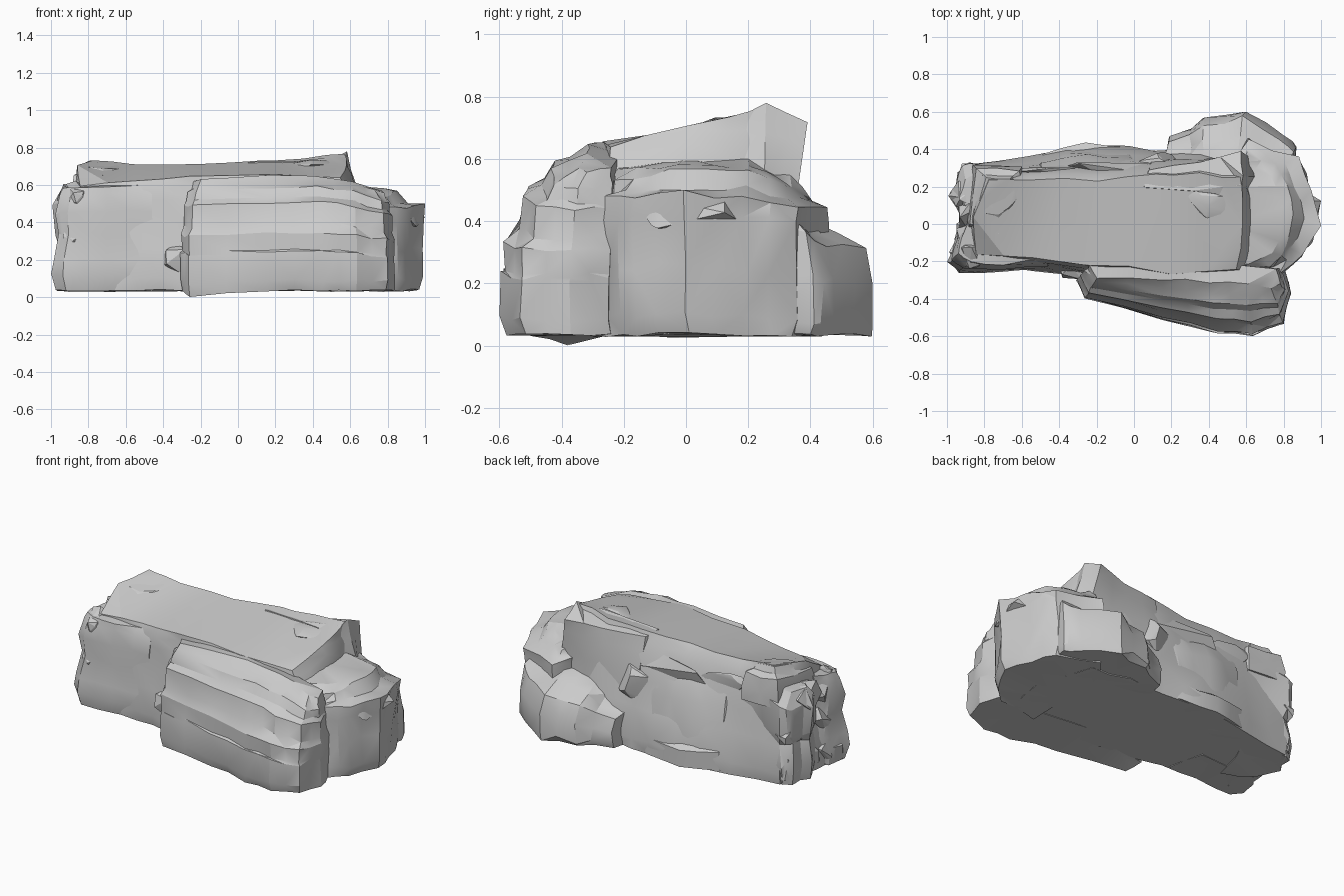
import bpy, bmesh, math, random
from mathutils import Vector

random.seed(11)


def finish(name, bm, angle=24, floor=0.0):
    for v in bm.verts:  # keep inside the overall bounds
        v.co.x = max(-1.0, min(1.0, v.co.x))
        v.co.y = max(-0.6, min(0.6, v.co.y))
        v.co.z = max(floor, v.co.z)
    bmesh.ops.recalc_face_normals(bm, faces=bm.faces[:])
    me = bpy.data.meshes.new(name)
    bm.to_mesh(me)
    bm.free()
    me.shade_smooth()
    me.set_sharp_from_angle(angle=math.radians(angle))
    ob = bpy.data.objects.new(name, me)
    bpy.context.collection.objects.link(ob)
    return ob


def with_midpoints(points):
    out = []
    for i, p in enumerate(points):
        q = points[(i + 1) % len(points)]
        out += [Vector(p), (Vector(p) + Vector(q)) / 2]
    return out


def chunk(name, bottom, top, levels, rough=0.013):
    """Loft a ledged rock: each level is (height fraction, blend from bottom to top outline)."""
    low = with_midpoints([(p[0], p[1], p[2] if len(p) > 2 else 0.035) for p in bottom])
    high = with_midpoints(top)
    n = len(low)
    drift = [random.uniform(-rough, rough) for _ in range(n)]
    bm = bmesh.new()
    rings = []
    for k, (h, t) in enumerate(levels):
        ring = []
        for i in range(n):
            p = low[i].lerp(high[i], t)
            p.z = low[i].z + h * (high[i].z - low[i].z)
            p.x += drift[i] + random.uniform(-rough, rough) * 0.6
            p.y += drift[i - 3] + random.uniform(-rough, rough) * 0.6
            wobble = 1.0 if 0 < k < len(levels) - 1 else 0.5
            p.z += random.uniform(-rough, rough) * wobble
            ring.append(bm.verts.new(p))
        rings.append(ring)
    for a, b in zip(rings, rings[1:]):
        for i in range(n):
            j = (i + 1) % n
            bm.faces.new((a[i], a[j], b[j], b[i]))
    bm.faces.new(rings[0][::-1])
    bm.faces.new(rings[-1])
    bmesh.ops.triangulate(bm, faces=bm.faces[:])
    return finish(name, bm)


def shard(name, centre, size):
    """Angular convex chip."""
    bm = bmesh.new()
    for _ in range(16):
        d = Vector([random.uniform(-1, 1) for _ in range(3)]).normalized()
        bm.verts.new(Vector(centre) + Vector((d.x * size[0], d.y * size[1], d.z * size[2])))
    bmesh.ops.convex_hull(bm, input=bm.verts[:])
    loose = [v for v in bm.verts if not v.link_faces]
    bmesh.ops.delete(bm, geom=loose, context='VERTS')
    return finish(name, bm, 15, 0.035)


# Long central mass: sloping plateau on top, slanted rear wall
chunk("main_body",
      [(-.94, -.2), (-.55, -.24), (-.28, -.28), (.3, -.34), (.66, -.3), (.75, 0), (.62, .36),
       (.35, .42), (.1, .39), (-.2, .43), (-.55, .35), (-.88, .31), (-.92, .0)],
      [(-.84, -.15, .60), (-.55, -.18, .62), (-.26, -.22, .64), (.2, -.26, .655), (.55, -.24, .64),
       (.59, 0, .7), (.58, .25, .765), (.35, .28, .745), (.1, .26, .73), (-.2, .24, .715),
       (-.55, .23, .715), (-.78, .24, .725), (-.85, .05, .7)],
      [(0, .06), (.1, 0), (.36, .25), (.6, .48), (.82, .68), (.92, .85), (1, 1)])

# Overhanging peak on the back right
chunk("back_peak",
      [(.0, .15, .3), (.62, .1, .3), (.67, .25, .3), (.62, .35, .3), (.3, .35, .3), (.1, .35, .3)],
      [(.05, .2, .725), (.56, .15, .73), (.58, .26, .78), (.57, .385, .72), (.35, .335, .7), (.08, .29, .7)],
      [(0, 0), (.45, .15), (.8, .75), (1, 1)], .005)

# Bedded front slab: tall lower wall, then shallow strata
chunk("front_strata",
      [(-.31, -.3), (-.27, -.39, .005), (.15, -.52), (.45, -.59), (.63, -.605), (.79, -.54),
       (.84, -.38), (.8, -.25), (.2, -.2)],
      [(-.24, -.22, .62), (-.2, -.28, .63), (.15, -.3, .65), (.4, -.31, .65), (.6, -.32, .62),
       (.73, -.35, .57), (.78, -.33, .56), (.75, -.24, .57), (.2, -.18, .66)],
      [(0, .1), (.09, .01), (.34, .03), (.36, .06), (.51, .06), (.59, .22), (.77, .29),
       (.81, .48), (.9, .6), (.94, .78), (1, 1)], .009)

# Rounded right end block
chunk("right_block",
      [(.5, -.3), (.8, -.26), (.91, -.17), (1.01, -.01), (.96, .2), (.88, .36), (.6, .46), (.5, .2)],
      [(.55, -.2, .58), (.7, -.2, .56), (.78, -.1, .575), (.79, .08, .585), (.77, .22, .575),
       (.7, .3, .54), (.6, .33, .55), (.5, .2, .62)],
      [(0, .15), (.12, .06), (.4, .12), (.7, .04), (.82, .04), (.86, .45), (.95, .7), (1, 1)], .016)

# Low block leaning on the back, falling away towards the middle
chunk("back_block",
      [(.12, .3), (.84, .22), (.87, .4), (.8, .48), (.6, .61), (.38, .56), (.2, .46)],
      [(.15, .26, .32), (.75, .2, .5), (.8, .3, .46), (.7, .36, .41), (.57, .39, .4), (.38, .38, .36), (.2, .35, .25)],
      [(0, .12), (.1, 0), (.45, .0), (.76, .2), (.88, .65), (1, 1)], .014)

# Rear ledge along the middle of the back
chunk("back_ledge",
      [(-.62, .2), (.0, .2), (.08, .38), (-.02, .42), (-.25, .44), (-.5, .38)],
      [(-.6, .15, .62), (0, .15, .62), (.04, .3, .58), (-.04, .3, .55), (-.25, .3, .56), (-.5, .27, .6)],
      [(0, .05), (.2, 0), (.25, .3), (.7, .5), (1, 1)])

# Left end: front knob, back knob and raised cap
chunk("left_front_knob",
      [(-.99, -.2), (-.94, -.255), (-.7, -.25), (-.45, -.24), (-.5, 0), (-.9, .0), (-.95, -.08)],
      [(-.93, -.15, .585), (-.88, -.2, .585), (-.7, -.215, .59), (-.45, -.19, .6), (-.5, 0, .64),
       (-.88, 0, .6), (-.92, -.08, .59)],
      [(0, .3), (.15, 0), (.3, .1), (.55, .55), (.75, .3), (.93, .65), (1, 1)], .01)
chunk("left_back_knob",
      [(-.94, .0), (-.7, -.1), (-.6, .32), (-.88, .335), (-.95, .28), (-.985, .15)],
      [(-.88, .02, .6), (-.7, -.05, .66), (-.62, .22, .67), (-.83, .27, .63), (-.9, .24, .6), (-.93, .15, .59)],
      [(0, .4), (.2, .15), (.42, .6), (.55, .1), (.85, .1), (1, 1)], .018)
chunk("left_cap",
      [(-.9, -.02, .5), (-.7, -.1, .5), (-.55, .08, .5), (-.6, .31, .5), (-.87, .32, .5)],
      [(-.84, .06, .7), (-.72, .04, .69), (-.62, .14, .69), (-.66, .24, .72), (-.8, .25, .735)],
      [(0, .1), (.35, 0), (.75, .3), (.85, .75), (1, 1)], .009)

# Broken chips in the cracks and on the ledges
chips = [((-.3, -.24, .2), (.12, .07, .09)), ((.14, .31, .42), (.14, .08, .12)),
         ((.4, .12, .71), (.14, .09, .025)), ((-.12, .29, .56), (.3, .06, .07)),
         ((-.45, .26, .58), (.22, .05, .07)), ((.95, .02, .42), (.07, .16, .06))]
# Rubble-like facets covering the left end
for i in range(14):
    y = -.16 + .42 * (i % 5) / 4
    z = .13 + .19 * (i // 5)
    s = random.uniform(.07, .1)
    chips.append(((-.88 + random.uniform(-.015, .015), y, z + random.uniform(-.03, .03)), (s, s, s * 1.2)))
for i, (c, s) in enumerate(chips):
    shard(f"chip_{i + 1}", c, s)
